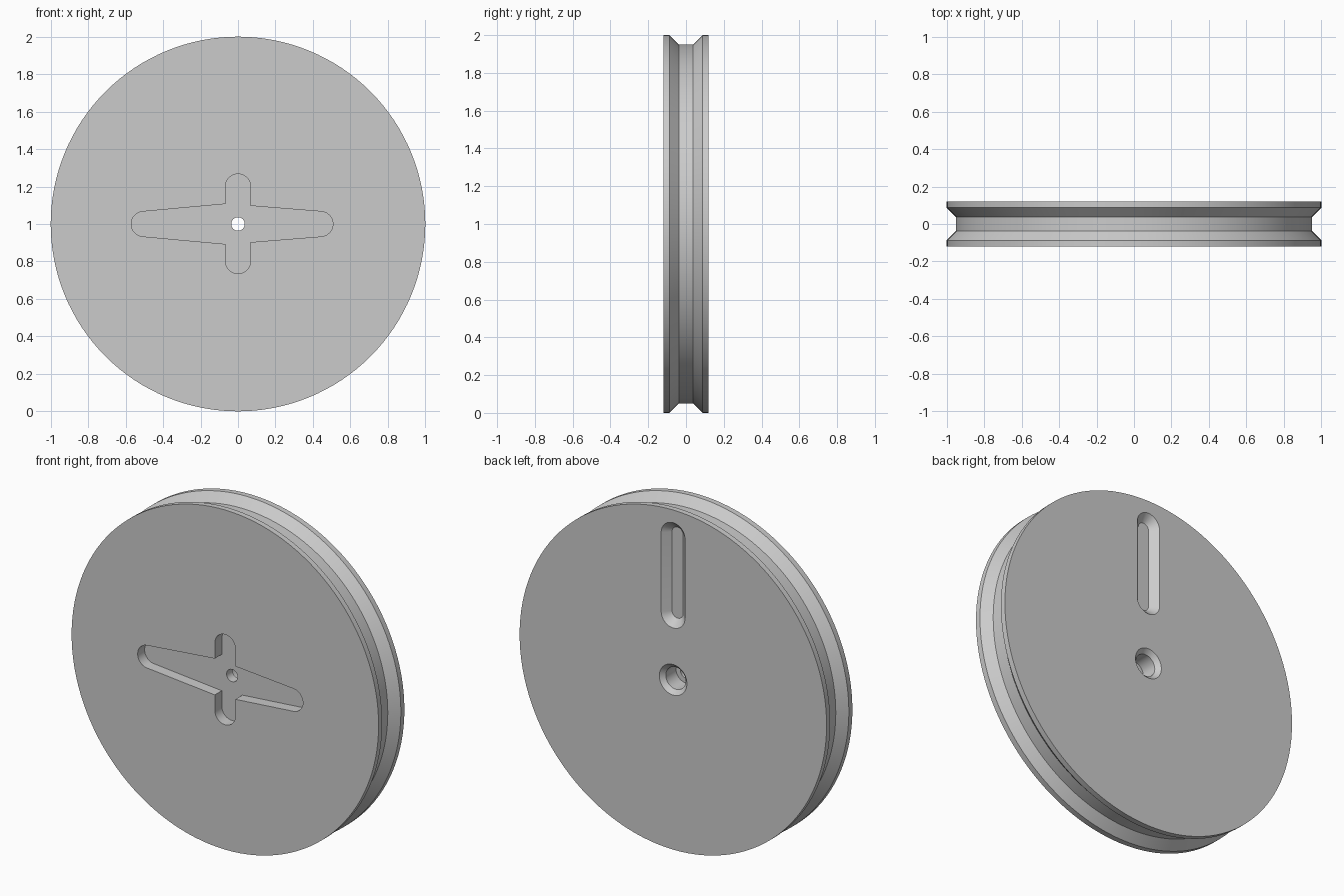
import bpy
import bmesh
from math import sin, cos, pi

if "Cube" in bpy.data.objects:
    bpy.data.objects.remove(bpy.data.objects["Cube"])

CENTRE = 1.0      # axle height
HALF = 0.12       # half thickness of the wheel

grey = bpy.data.materials.new("light grey")
grey.use_nodes = True
colour = (0.6, 0.6, 0.6, 1)
grey.diffuse_color = colour
grey.node_tree.nodes["Principled BSDF"].inputs["Base Color"].default_value = colour


def arc(cx, cz, r, start, end, steps=16):
    """Points on an arc, angles in units of pi."""
    angles = [pi * (start + (end - start) * i / steps) for i in range(steps + 1)]
    return [(cx + r * cos(a), cz + r * sin(a)) for a in angles]


def circle(r, steps):
    return arc(0, 0, r, 0, 2, steps)[:-1]


def slot(r, low, high):
    return arc(0, high, r, 0, 1) + arc(0, low, r, 1, 2)


def loft(name, rings):
    """Skin matching outlines stacked along y, capped at both ends."""
    bm = bmesh.new()
    loops = [[bm.verts.new((x, y, z + CENTRE)) for x, z in pts] for y, pts in rings]
    for a, b in zip(loops, loops[1:]):
        for i in range(len(a)):
            j = (i + 1) % len(a)
            bm.faces.new((a[i], a[j], b[j], b[i]))
    bm.faces.new(loops[0])
    bm.faces.new(loops[-1])
    bmesh.ops.recalc_face_normals(bm, faces=bm.faces)
    mesh = bpy.data.meshes.new(name)
    bm.to_mesh(mesh)
    bm.free()
    mesh.materials.append(grey)
    obj = bpy.data.objects.new(name, mesh)
    bpy.context.collection.objects.link(obj)
    return obj


# Wheel with a V groove around the rim
half_profile = [(HALF, 1.0), (0.087, 1.0), (0.037, 0.95)]
profile = half_profile + [(-y, r) for y, r in reversed(half_profile)]
wheel = loft("grooved_wheel", [(y, circle(r, 128)) for y, r in profile])

# Cross-shaped pocket in the front face, with tapered side arms
R = 0.067
cross = (arc(0.44, 0, R, -0.5, 0.5) + [(R, 0.097)]
         + arc(0, 0.2, R, 0, 1) + [(-R, 0.107)]
         + arc(-0.503, 0, R, 0.5, 1.5) + [(-R, -0.107)]
         + arc(0, -0.198, R, 1, 2) + [(R, -0.097)])
pocket = loft("cross_pocket_cutter", [(-0.2, cross), (-0.055, cross)])

# Stepped axle hole, chamfered at the back
steps = [(0.13, 0.1), (0.095, 0.065), (0.0, 0.065), (0.0, 0.036), (-0.2, 0.036)]
hole = loft("axle_hole_cutter", [(y, circle(r, 48)) for y, r in steps])

# Slot with sloping walls in the back face
low, high = 0.383, 0.847
groove = loft("back_slot_cutter", [(HALF + 0.01, slot(0.088, low, high)),
                                   (HALF - 0.042, slot(0.036, low, high))])

# Cut the recesses
bpy.context.view_layer.objects.active = wheel
wheel.select_set(True)
for cutter in (pocket, hole, groove):
    cutter.hide_render = True
    mod = wheel.modifiers.new(cutter.name, 'BOOLEAN')
    mod.operation = 'DIFFERENCE'
    mod.solver = 'EXACT'
    mod.object = cutter
    bpy.ops.object.modifier_apply(modifier=mod.name)
    bpy.data.objects.remove(cutter)

bpy.ops.object.shade_smooth_by_angle(angle=pi / 7)
